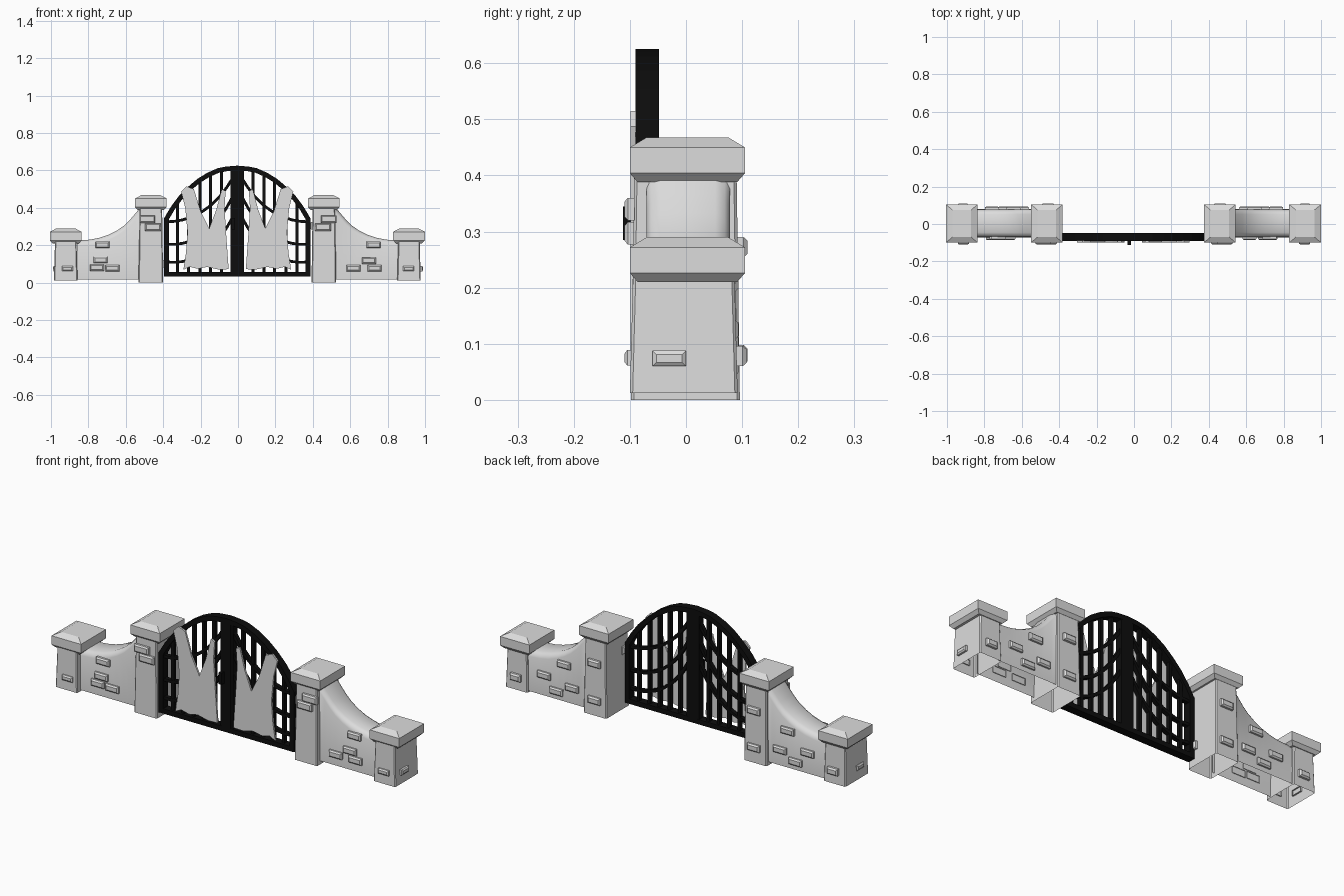
import bpy, bmesh, math
from mathutils import Vector

if "Cube" in bpy.data.objects:
    bpy.data.objects.remove(bpy.data.objects["Cube"])


def material(name, v):
    m = bpy.data.materials.new(name)
    m.diffuse_color = (v, v, v, 1)
    m.use_nodes = True
    m.node_tree.nodes["Principled BSDF"].inputs["Base Color"].default_value = m.diffuse_color
    return m


STONE = material("pale_stone", 0.72)
IRON = material("black_iron", 0.004)


def make(name, verts, faces, mat, smooth=False):
    me = bpy.data.meshes.new(name)
    me.from_pydata(verts, [], faces)
    bm = bmesh.new()
    bm.from_mesh(me)
    bmesh.ops.recalc_face_normals(bm, faces=bm.faces)
    bm.to_mesh(me)
    bm.free()
    me.materials.append(mat)
    ob = bpy.data.objects.new(name, me)
    bpy.context.collection.objects.link(ob)
    if smooth:
        bpy.ops.object.select_all(action='DESELECT')
        ob.select_set(True)
        bpy.context.view_layer.objects.active = ob
        bpy.ops.object.shade_smooth_by_angle(angle=math.radians(40))
    return ob


def stack(name, rings, mat, bottom=True):
    """Rectangular sections (x0, x1, y0, y1, z) joined upward."""
    verts, faces = [], []
    for x0, x1, y0, y1, z in rings:
        verts += [(x0, y0, z), (x1, y0, z), (x1, y1, z), (x0, y1, z)]
    for r in range(len(rings) - 1):
        for i in range(4):
            j = (i + 1) % 4
            faces.append((r * 4 + i, r * 4 + j, r * 4 + 4 + j, r * 4 + 4 + i))
    n = len(verts)
    faces.append((n - 4, n - 3, n - 2, n - 1))
    if bottom:
        faces.append((0, 1, 2, 3))
    return make(name, verts, faces, mat)


def box(name, x0, x1, y0, y1, z0, z1, mat):
    return stack(name, [(x0, x1, y0, y1, z0), (x0, x1, y0, y1, z1)], mat)


def prism(name, pts, y0, y1, mat):
    n = len(pts)
    verts = [(x, y, z) for y in (y0, y1) for x, z in pts]
    faces = [tuple(range(n)), tuple(range(n, 2 * n))]
    faces += [(i, (i + 1) % n, n + (i + 1) % n, n + i) for i in range(n)]
    return make(name, verts, faces, mat)


def ribbon(name, pts, width, y0, y1, mat, closed=False):
    """Flat bar with rectangular section following an x-z path."""
    n, verts, faces = len(pts), [], []
    p = [Vector(q) for q in pts]
    for i in range(n):
        a = p[i - 1] if (i or closed) else p[i]
        b = p[(i + 1) % n] if (i < n - 1 or closed) else p[i]
        d1, d2 = (p[i] - a), (b - p[i])
        d1 = d1.normalized() if d1.length else d2.normalized()
        d2 = d2.normalized() if d2.length else d1
        t = (d1 + d2).normalized()
        nor = Vector((-t.y, t.x)) * (width / 2 / max(t.dot(d1), 0.4))
        l, r = p[i] + nor, p[i] - nor
        verts += [(l.x, y0, l.y), (r.x, y0, r.y), (r.x, y1, r.y), (l.x, y1, l.y)]
    for i in range(n if closed else n - 1):
        k = (i + 1) % n
        for s in range(4):
            u = (s + 1) % 4
            faces.append((i * 4 + s, i * 4 + u, k * 4 + u, k * 4 + s))
    if not closed:
        faces += [(0, 1, 2, 3), (4 * n - 4, 4 * n - 3, 4 * n - 2, 4 * n - 1)]
    return make(name, verts, faces, mat)


def brick(name, x, z, face, out, w=0.075, h=0.035, depth=0.014, axis='y'):
    """Raised chamfered block on a wall; out is the outward sign."""
    verts = []
    for d, k in ((-0.004, 0), (depth * 0.55, 0), (depth, 0.007)):
        for sx, sz in ((-1, -1), (1, -1), (1, 1), (-1, 1)):
            a, b = x + sx * (w / 2 - k), z + sz * (h / 2 - k)
            f = face + out * d
            verts.append((a, f, b) if axis == 'y' else (f, a, b))
    faces = [(8, 9, 10, 11)]
    for r in (0, 4):
        faces += [(r + i, r + (i + 1) % 4, r + 4 + (i + 1) % 4, r + 4 + i) for i in range(4)]
    return make(name, verts, faces, STONE)


def pillar(name, cx, hw, y0, y1, z0, ztop, cap_hw):
    c = 0.006
    body = stack(name, [(cx - hw, cx + hw, y0, y1, z0),
                        (cx - hw + c, cx + hw - c, y0 + c, y1 - c, ztop - 0.05)], STONE, bottom=False)
    bev = body.modifiers.new("worn_edges", 'BEVEL')
    bev.width, bev.segments = 0.005, 1
    a, b = -0.1, 0.105
    rings = [(cap_hw - 0.016, 0.014, ztop - 0.08), (cap_hw, 0, ztop - 0.064),
             (cap_hw, 0, ztop - 0.018), (cap_hw - 0.035, 0.03, ztop)]
    stack(name + "_cap", [(cx - h, cx + h, a + i, b - i, z) for h, i, z in rings], STONE)


# Stone pillars and curved walls on both sides
WALL_TOP = [(0.52, 0.405), (0.55, 0.368), (0.58, 0.333), (0.61, 0.304), (0.65, 0.277),
            (0.69, 0.257), (0.74, 0.240), (0.79, 0.230), (0.86, 0.225)]
for s, side in ((-1, "left"), (1, "right")):
    pillar(side + "_outer_pillar", -0.921 if s < 0 else 0.914, 0.063, -0.1, 0.092, 0.012, 0.29, 0.085)
    pillar(side + "_inner_pillar", -0.466 if s < 0 else 0.459, 0.066, -0.098, 0.096, 0.0, 0.468, 0.085)
    if s > 0:
        bpy.data.objects["right_outer_pillar_cap"].location.x = 0.001

    # wall swept along its hollow top, with rounded shoulders and an open base
    section = [(-0.072, None), (-0.070, -0.028), (-0.062, -0.010), (-0.045, 0),
               (0.052, 0), (0.069, -0.010), (0.078, -0.028), (0.08, None)]
    m, verts, faces = len(section), [], []
    for x, z in WALL_TOP:
        verts += [(s * x, y, 0.018 if d is None else z + d) for y, d in section]
    for i in range(len(WALL_TOP) - 1):
        faces += [(i * m + j, i * m + j + 1, i * m + m + j + 1, i * m + m + j) for j in range(m - 1)]
    make(side + "_wall", verts, faces, STONE, smooth=True)

    # bricks: front walls and pillars
    for x, z in ((0.725, 0.202), (0.70, 0.118) if s > 0 else (0.735, 0.122),
                 (0.617, 0.077) if s > 0 else (0.672, 0.077), (0.73, 0.077) if s > 0 else (0.755, 0.08)):
        brick(side + "_wall_brick", s * x, z, -0.072, -1)
    for x, z in ((0.485, 0.34), (0.455, 0.297)):
        brick(side + "_pillar_brick", s * x, z, -0.096, -1, w=0.085, h=0.04)
    brick(side + "_outer_brick", s * 0.912, 0.075, -0.098, -1, w=0.06, h=0.028, depth=0.012)
    # bricks: back walls and pillars
    for x, z in ((0.645, 0.21), (0.60, 0.10), (0.76, 0.125), (0.69, 0.06)):
        brick(side + "_wall_back_brick", s * x, z, 0.08, 1)
    for z in (0.272, 0.08):
        brick(side + "_pillar_back_brick", s * 0.46, z, 0.094, 1, w=0.07, h=0.036, depth=0.016)
    brick(side + "_outer_back_brick", s * 0.915, 0.078, 0.091, 1, w=0.06, h=0.036, depth=0.018)
    # bricks: end faces and gateway faces
    brick(side + "_end_brick", -0.03, 0.074, s * 0.979, s, w=0.06, h=0.028, depth=0.011, axis='x')
    brick(side + "_gateway_brick", -0.06, 0.305 if s > 0 else 0.10, s * 0.396, -s,
          w=0.05, h=0.04, depth=0.01, axis='x')

# Iron gate leaves, mirrored about the meeting line
MID = -0.004
ARCH = [(0.012, 0.612), (0.06, 0.608), (0.10, 0.600), (0.155, 0.576), (0.205, 0.545),
        (0.255, 0.503), (0.305, 0.452), (0.345, 0.398), (0.378, 0.342)]


def arch_z(x):
    for (xa, za), (xb, zb) in zip(ARCH, ARCH[1:]):
        if xa <= x <= xb:
            return za + (zb - za) * (x - xa) / (xb - xa)
    return 0.34


PLATE = [(0.046, 0.072), (0.060, 0.27), (0.068, 0.40), (0.062, 0.49), (0.083, 0.50), (0.112, 0.39),
         (0.150, 0.29), (0.195, 0.38), (0.232, 0.50), (0.272, 0.515), (0.300, 0.487), (0.278, 0.40),
         (0.266, 0.27), (0.274, 0.16), (0.288, 0.068), (0.255, 0.085), (0.21, 0.074),
         (0.16, 0.084), (0.10, 0.070)]
for s, side in ((-1, "left"), (1, "right")):
    def fx(x):
        return MID + s * x

    frame = [(fx(x), z) for x, z in ARCH] + [(fx(0.378), 0.045), (fx(0.012), 0.045)]
    ribbon(side + "_gate_frame", frame, 0.025, -0.09, -0.048, IRON, closed=True)
    a, b = sorted((fx(0.005), fx(0.036)))
    box(side + "_gate_stile", a, b, -0.088, -0.05, 0.04, 0.61, IRON)
    for x in (0.083, 0.142, 0.2, 0.26, 0.32):
        box(side + "_gate_bar", fx(x) - 0.008, fx(x) + 0.008, -0.078, -0.058, 0.045, arch_z(x), IRON)
    # sweeping cross bars rising toward the middle
    for z0, zc, z1 in ((0.325, 0.33, 0.55), (0.205, 0.19, 0.45), (0.11, 0.09, 0.34)):
        pts = []
        for i in range(11):
            t = i / 10
            x = 0.375 * (1 - t) ** 2 + 2 * 0.16 * t * (1 - t) + 0.03 * t * t
            pts.append((fx(x), z0 * (1 - t) ** 2 + 2 * zc * t * (1 - t) + z1 * t * t))
        ribbon(side + "_gate_sweep", pts, 0.015, -0.08, -0.058, IRON)
    # forked metal plate on the front
    prism(side + "_gate_plate", [(fx(x), z) for x, z in PLATE], -0.099, -0.089, STONE)

# Latch handle
box("latch_handle", -0.034, -0.016, -0.112, -0.085, 0.285, 0.345, IRON)
